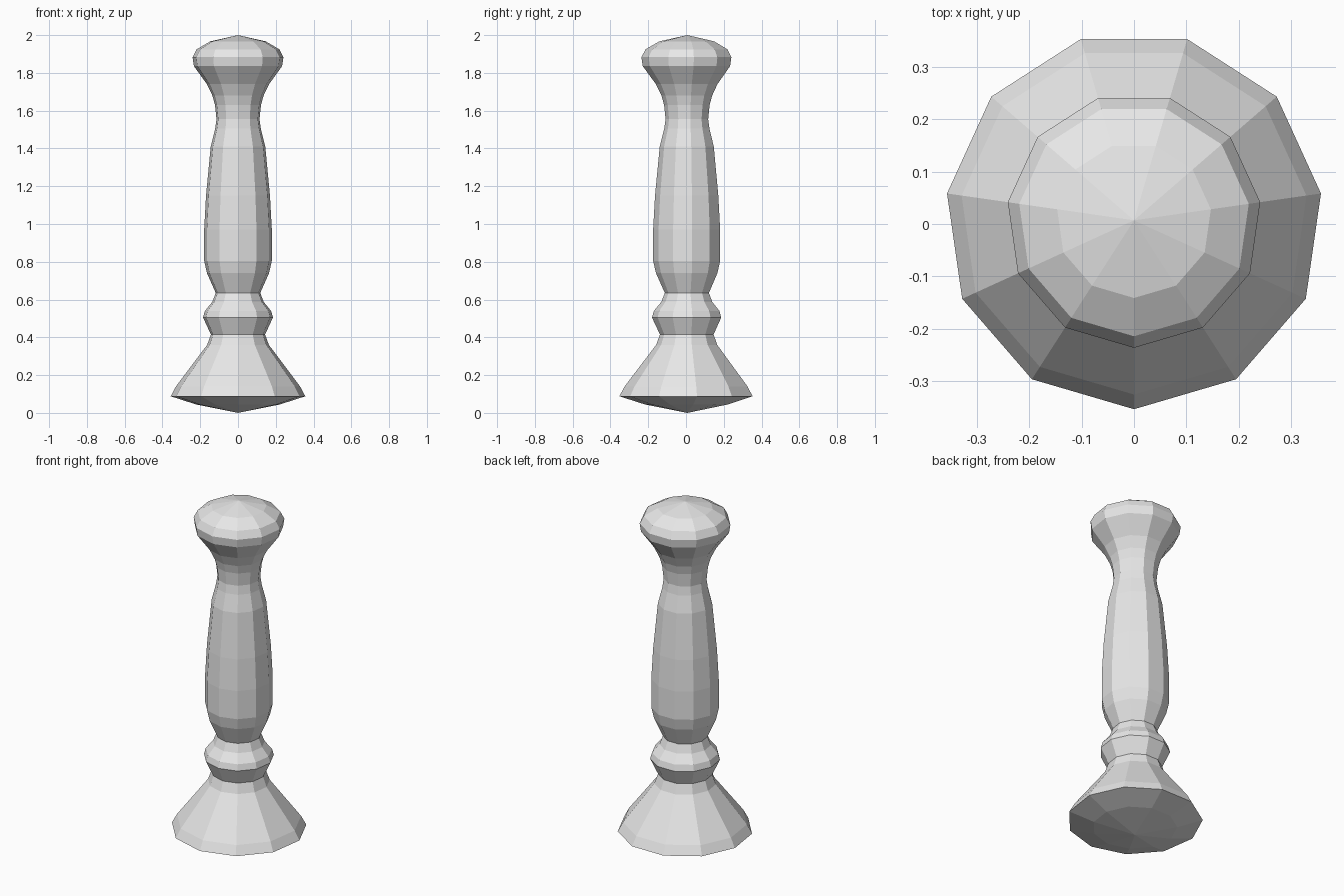
import bpy, bmesh
from math import cos, sin, pi

cube = bpy.data.objects.get("Cube")
if cube:
    bpy.data.objects.remove(cube)

SIDES = 11
Y_SHIFT = 0.007  # centres the odd-sided outline

grey = bpy.data.materials.new("light_grey")
grey.use_nodes = True
colour = (0.8, 0.8, 0.8, 1)
grey.diffuse_color = colour
grey.node_tree.nodes["Principled BSDF"].inputs["Base Color"].default_value = colour

# Turned profile as (radius, height), from the bottom point to the top point
profile = [
    (0, 0), (0.225, 0.045), (0.36, 0.088),                      # underside
    (0.332, 0.14), (0.165, 0.36), (0.145, 0.415),               # flared foot
    (0.187, 0.505), (0.177, 0.54), (0.138, 0.587),              # collar ring
    (0.119, 0.635), (0.166, 0.74), (0.181, 0.805),              # shaft bulge
    (0.181, 0.97), (0.171, 1.15), (0.146, 1.41),                # tapering shaft
    (0.122, 1.505), (0.115, 1.555), (0.123, 1.63),              # neck
    (0.137, 1.68), (0.166, 1.74), (0.236, 1.836), (0.243, 1.883),  # flared head
    (0.221, 1.925), (0.148, 1.967), (0, 2),                     # domed cap
]

bm = bmesh.new()
rings = []
for radius, z in profile:
    count = SIDES if radius else 1
    ring = []
    for i in range(count):
        a = 2 * pi * i / SIDES - pi / 2
        ring.append(bm.verts.new((radius * cos(a), radius * sin(a) + Y_SHIFT, z)))
    rings.append(ring)

# Join neighbouring rings with quads, or with triangle fans at the points
for low, high in zip(rings, rings[1:]):
    for i in range(SIDES):
        j = (i + 1) % SIDES
        corners = [low[i % len(low)], low[j % len(low)],
                   high[j % len(high)], high[i % len(high)]]
        bm.faces.new(list(dict.fromkeys(corners)))
bmesh.ops.recalc_face_normals(bm, faces=bm.faces)

mesh = bpy.data.meshes.new("turned_post")
bm.to_mesh(mesh)
bm.free()
mesh.materials.append(grey)
post = bpy.data.objects.new("turned_post", mesh)
bpy.context.collection.objects.link(post)
